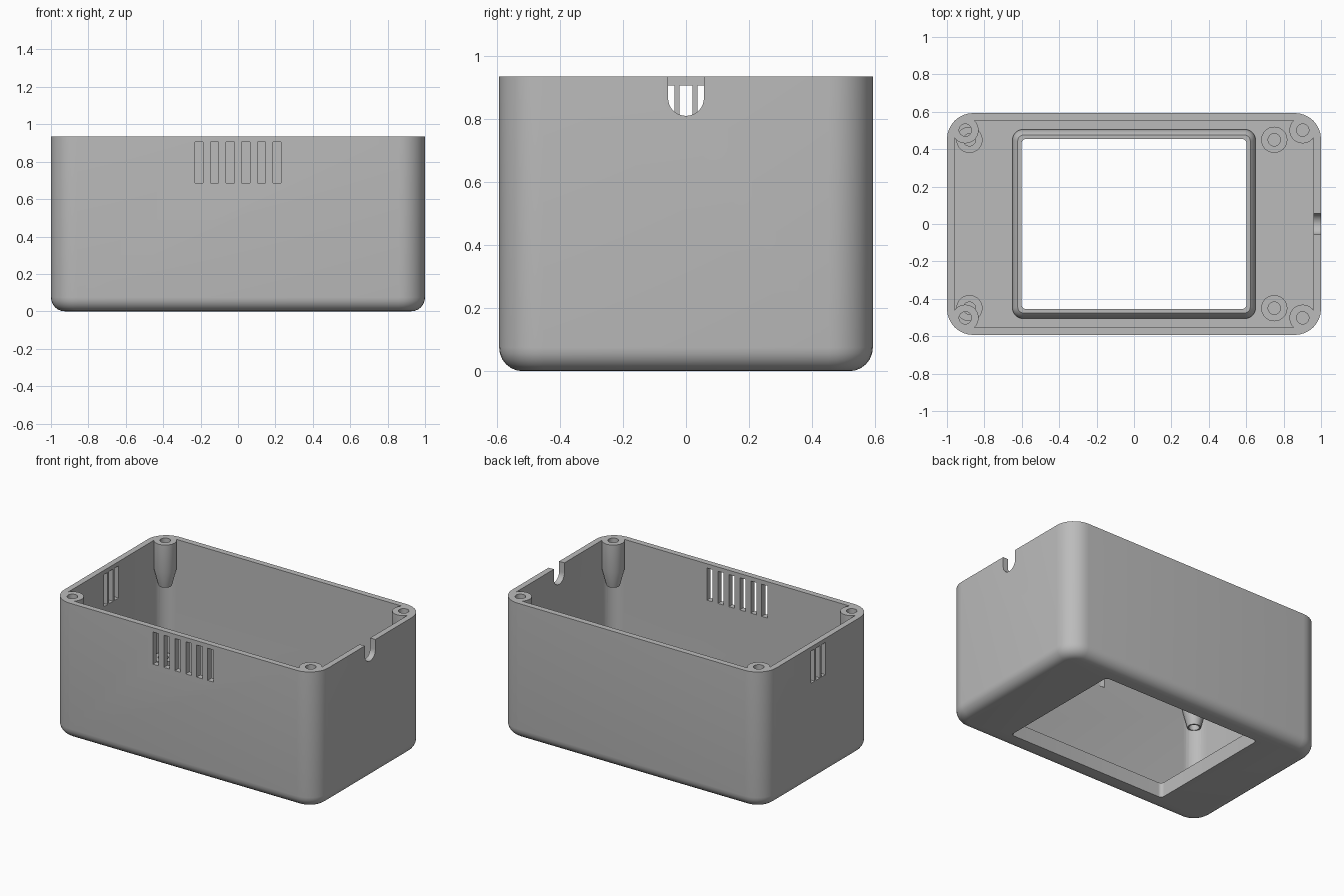
import bpy, bmesh
from math import sin, cos, pi

cube = bpy.data.objects.get("Cube")
if cube:
    bpy.data.objects.remove(cube, do_unlink=True)

plastic = bpy.data.materials.new("grey plastic")
plastic.use_nodes = True
GREY = (0.5, 0.5, 0.5, 1)
plastic.diffuse_color = GREY
plastic.node_tree.nodes["Principled BSDF"].inputs["Base Color"].default_value = GREY

LENGTH, WIDTH, HEIGHT = 1.0, 0.593, 0.935   # half, half, full
WALL, CORNER, FILLET = 0.04, 0.14, 0.075
STEPS = 8


def loft(name, layers, centre=(0, 0, 0), rotation=(0, 0, 0)):
    """Solid through rounded rectangles given as (z, half x, half y, radius)."""
    bm = bmesh.new()
    rings = []
    for z, hx, hy, r in layers:
        ring = []
        for q, (sx, sy) in enumerate(((1, 1), (-1, 1), (-1, -1), (1, -1))):
            for i in range(STEPS + 1):
                a = (q + i / STEPS) * pi / 2
                ring.append(bm.verts.new((sx * (hx - r) + r * cos(a),
                                          sy * (hy - r) + r * sin(a), z)))
        rings.append(ring)
    for low, high in zip(rings, rings[1:]):
        for i in range(len(low)):
            j = (i + 1) % len(low)
            bm.faces.new((low[i], low[j], high[j], high[i]))
    bm.faces.new(rings[0][::-1])
    bm.faces.new(rings[-1])
    bmesh.ops.remove_doubles(bm, verts=bm.verts, dist=1e-5)
    bmesh.ops.recalc_face_normals(bm, faces=bm.faces)
    mesh = bpy.data.meshes.new(name)
    bm.to_mesh(mesh)
    bm.free()
    mesh.materials.append(plastic)
    obj = bpy.data.objects.new(name, mesh)
    obj.location, obj.rotation_euler = centre, rotation
    bpy.context.collection.objects.link(obj)
    return obj


def rod(name, x, y, profile):
    """Round solid from (z, radius) pairs."""
    return loft(name, [(z, r, r, r) for z, r in profile], (x, y, 0))


def box(name, centre, size):
    bpy.ops.mesh.primitive_cube_add(size=1, location=centre)
    obj = bpy.context.object
    obj.name, obj.scale = name, size
    obj.data.materials.append(plastic)
    return obj


def combine(target, tool, operation):
    bpy.ops.object.select_all(action='DESELECT')
    bpy.context.view_layer.objects.active = target
    target.select_set(True)
    mod = target.modifiers.new(operation.lower(), 'BOOLEAN')
    mod.operation, mod.object, mod.solver = operation, tool, 'EXACT'
    bpy.ops.object.modifier_apply(modifier=mod.name)
    bpy.data.objects.remove(tool, do_unlink=True)


# Outer shell with rounded bottom edge
layers = []
for i in range(7):
    a = i / 6 * pi / 2
    inset = FILLET * (1 - sin(a))
    layers.append((FILLET * (1 - cos(a)), LENGTH - inset, WIDTH - inset, CORNER - inset))
layers.append((HEIGHT, LENGTH, WIDTH, CORNER))
body = loft("enclosure_body", layers)

# Hollow interior
inner = (LENGTH - WALL, WIDTH - WALL, CORNER - WALL)
combine(body, loft("cavity", [(WALL, *inner), (1.2, *inner)]), 'DIFFERENCE')

# Raised collar around the window, then the window itself
combine(body, loft("window_collar", [(0.02, 0.65, 0.505, 0.055), (0.055, 0.65, 0.505, 0.055),
                                     (0.085, 0.637, 0.492, 0.045), (0.1, 0.622, 0.477, 0.035)]), 'UNION')
combine(body, loft("window", [(-0.1, 0.602, 0.455, 0.025), (0.3, 0.602, 0.455, 0.025)]), 'DIFFERENCE')

# Corner screw bosses and floor standoffs, each drilled
for sy in (-1, 1):
    for x in (-0.88, 0.75):
        combine(body, rod("standoff", x, sy * 0.45, [(0.02, 0.07), (0.16, 0.07)]), 'UNION')
        combine(body, rod("standoff_hole", x, sy * 0.45, [(0.05, 0.033), (0.3, 0.033)]), 'DIFFERENCE')
    for sx in (-1, 1):
        x, y = sx * 0.902, sy * 0.502
        combine(body, rod("screw_boss", x, y, [(0.63, 0.042), (0.745, 0.071), (HEIGHT, 0.071)]), 'UNION')
        combine(body, rod("screw_hole", x, y, [(0.5, 0.033), (1.2, 0.033)]), 'DIFFERENCE')

# Vent slots: six in the front, three in the right end
for i in range(6):
    combine(body, box("front_vent", ((i - 2.5) * 0.083, -WIDTH, 0.796), (0.043, 0.16, 0.22)), 'DIFFERENCE')
for i in (-1, 0, 1):
    combine(body, box("end_vent", (-LENGTH, i * 0.058, 0.796), (0.16, 0.042, 0.22)), 'DIFFERENCE')

# Round-bottomed cable notch in the left end
notch = (0.15, 0.057, 0.057)
combine(body, loft("cable_notch", [(-0.08, *notch), (0.08, *notch)],
                   (LENGTH, 0, 0.96), (0, pi / 2, 0)), 'DIFFERENCE')

bpy.ops.object.select_all(action='DESELECT')
body.select_set(True)
bpy.context.view_layer.objects.active = body
bpy.ops.object.shade_smooth_by_angle(angle=pi / 6)
